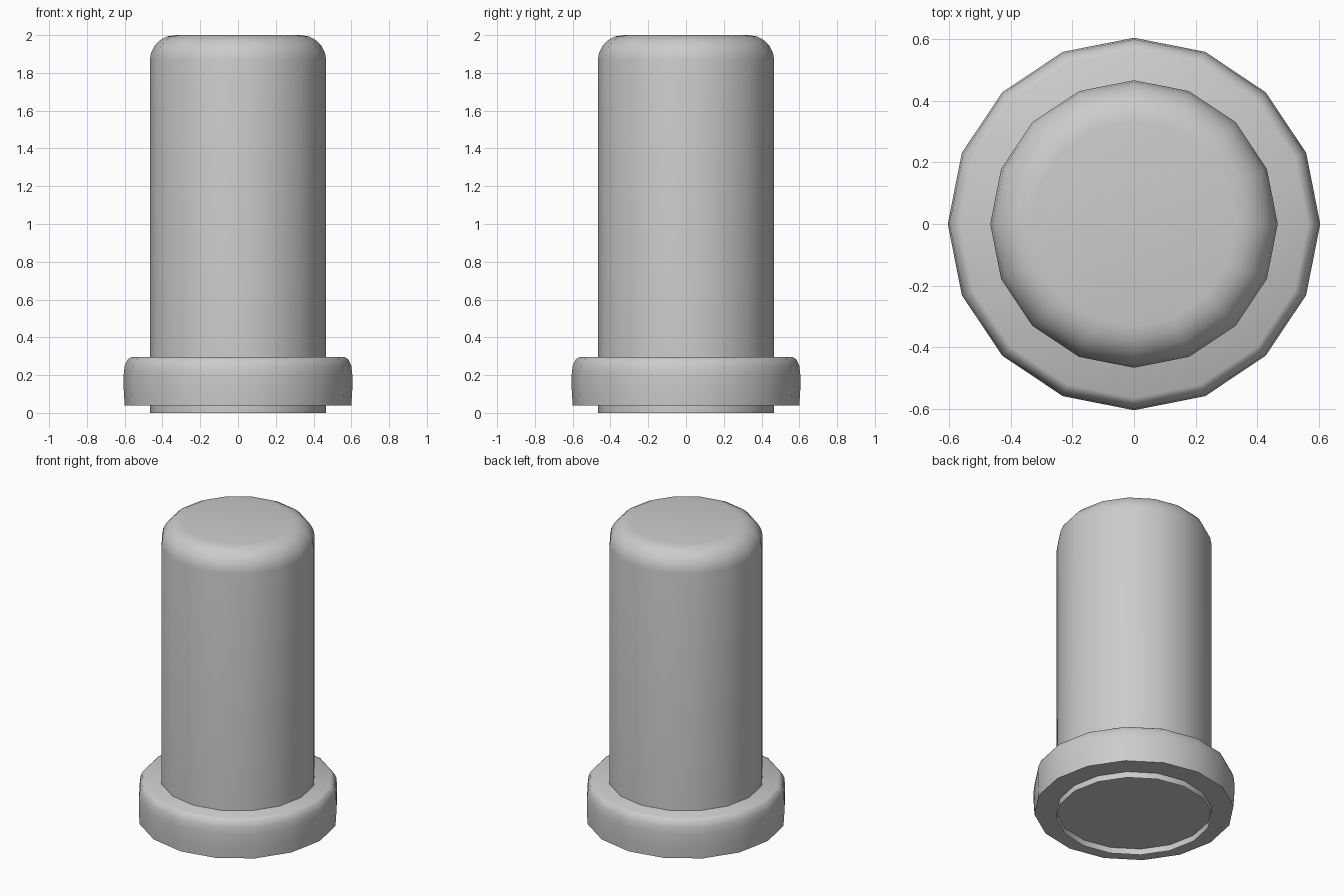
import bpy
import math

cube = bpy.data.objects.get("Cube")
if cube:
    bpy.data.objects.remove(cube, do_unlink=True)

SIDES = 16

# One plain grey for the whole model
grey = bpy.data.materials.new("plain_grey")
grey.use_nodes = True
grey.diffuse_color = (0.6, 0.6, 0.6, 1)
grey.node_tree.nodes["Principled BSDF"].inputs["Base Color"].default_value = (0.6, 0.6, 0.6, 1)


def lathe(name, profile, cap_bottom):
    """Turn (radius, height) points around z, with a flat top and optional bottom."""
    verts, faces = [], []
    for radius, z in profile:
        for i in range(SIDES):
            a = math.tau * i / SIDES
            verts.append((radius * math.cos(a), radius * math.sin(a), z))
    for r in range(len(profile) - 1):
        for i in range(SIDES):
            j = (i + 1) % SIDES
            faces.append((r * SIDES + i, r * SIDES + j,
                          (r + 1) * SIDES + j, (r + 1) * SIDES + i))
    last = (len(profile) - 1) * SIDES
    faces.append(tuple(range(last, last + SIDES)))
    if cap_bottom:
        faces.append(tuple(reversed(range(SIDES))))
    mesh = bpy.data.meshes.new(name)
    mesh.from_pydata(verts, [], faces)
    mesh.materials.append(grey)
    obj = bpy.data.objects.new(name, mesh)
    bpy.context.collection.objects.link(obj)
    bpy.ops.object.select_all(action='DESELECT')
    obj.select_set(True)
    bpy.context.view_layer.objects.active = obj
    bpy.ops.object.shade_smooth_by_angle(angle=math.radians(40))
    return obj


def rounded_edge(radius, top, width, height, steps):
    """Quarter-round profile from the side wall up to the flat top."""
    return [(radius - width * (1 - math.cos(t)), top - height * (1 - math.sin(t)))
            for t in (math.pi / 2 * k / steps for k in range(steps + 1))]


# Tall post: open underneath, rounded at the top
lathe("post", [(0.467, 0)] + rounded_edge(0.467, 2.0, 0.135, 0.135, 5), False)

# Base collar: slightly tapered below, rounded upper rim
lathe("base_collar", [(0.6, 0.04), (0.605, 0.12)]
      + rounded_edge(0.605, 0.295, 0.04, 0.09, 3), True)
